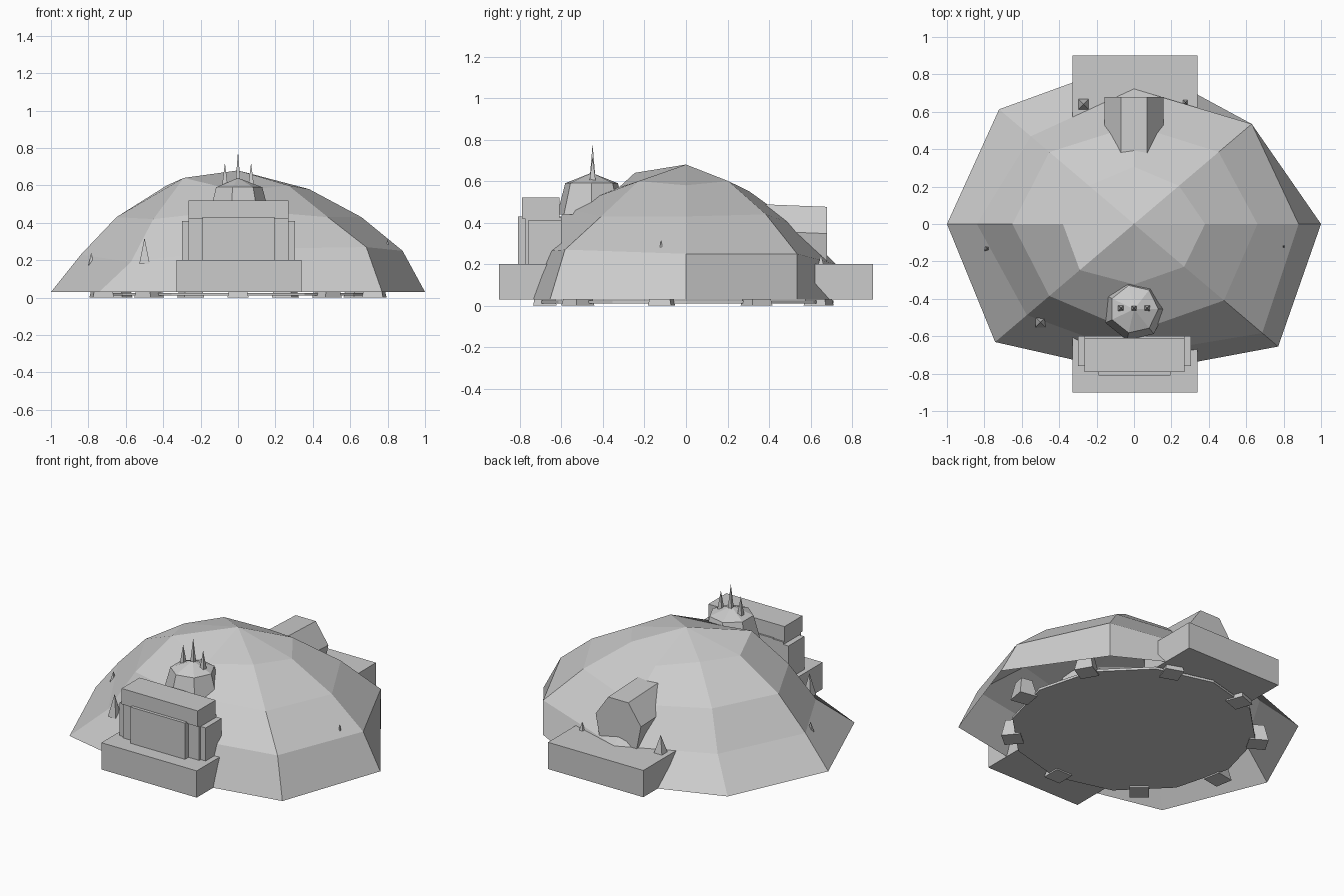
import bpy, bmesh, math
from mathutils import Matrix, Vector

if "Cube" in bpy.data.objects:
    bpy.data.objects.remove(bpy.data.objects["Cube"])

stone = bpy.data.materials.new("grey_stone")
stone.diffuse_color = (0.6, 0.6, 0.6, 1)
stone.use_nodes = True
stone.node_tree.nodes["Principled BSDF"].inputs["Base Color"].default_value = stone.diffuse_color


def finish(name, bm):
    bmesh.ops.recalc_face_normals(bm, faces=bm.faces)
    me = bpy.data.meshes.new(name)
    bm.to_mesh(me)
    bm.free()
    ob = bpy.data.objects.new(name, me)
    bpy.context.collection.objects.link(ob)
    me.materials.append(stone)
    return ob


def box(name, x, y, z):
    """Box from (min, max) ranges."""
    bm = bmesh.new()
    bmesh.ops.create_cube(bm, size=1)
    for v in bm.verts:
        v.co = Vector([(a + b) / 2 + c * (b - a) for (a, b), c in zip((x, y, z), v.co)])
    return finish(name, bm)


def cone(name, sides, r1, r2, depth, matrix):
    """Cone or prism whose base centre is at the matrix origin."""
    bm = bmesh.new()
    bmesh.ops.create_cone(bm, cap_ends=True, segments=sides, radius1=r1, radius2=r2, depth=depth,
                          matrix=matrix @ Matrix.Translation((0, 0, depth / 2)))
    return finish(name, bm)


def spike(name, x, y, z, r, h):
    cone(name, 4, r * 1.41, 0, h, Matrix.Translation((x, y, z)) @ Matrix.Rotation(math.pi / 4, 4, 'Z'))


# Irregular eight-sided dome shell: radius and height for each ring, open underneath
RADII = [(1, .89, 1.03, 1.02, 1, 1.05, .94, 1.09),
         (.88, .89, .85, .78, .84, .81, .82, .97),
         (.66, .64, .62, .64, .65, .64, .68, .68),
         (.38, .34, .36, .34, .38, .41, .38, .38)]
HEIGHTS = [(.03,) * 8,
           (.25, .25, .20, .20, .23, .19, .26, .27),
           (.43, .44, .39, .43, .43, .42, .47, .43),
           (.58, .60, .55, .60, .60, .64, .57, .60)]
bm = bmesh.new()
rings = [[bm.verts.new((r * math.cos(i * math.pi / 4), .85 * r * math.sin(i * math.pi / 4), z))
          for i, (r, z) in enumerate(zip(rs, zs))] for rs, zs in zip(RADII, HEIGHTS)]
apex = bm.verts.new((0, 0, .68))
for i in range(8):
    j = (i + 1) % 8
    for lo, hi in zip(rings, rings[1:]):
        bm.faces.new((lo[i], lo[j], hi[j], hi[i]))
    bm.faces.new((rings[3][i], rings[3][j], apex))
finish("dome_shell", bm)

# Floor disc and the small feet around it
cone("floor_disc", 12, .71, .71, .015, Matrix.Translation((0, 0, .01)))
for k in range(9):
    a = -math.pi / 2 + k * math.tau / 9
    m = (Matrix.Translation((.74 * math.cos(a), .68 * math.sin(a), 0)) @ Matrix.Rotation(a, 4, 'Z')
         @ Matrix.Rotation(math.pi / 4, 4, 'Z'))
    cone("foot_%d" % (k + 1), 4, .08, .05, .11, m)

# Front gatehouse and rear platform
box("front_base", (-.33, .34), (-.9, -.6), (.03, .2))
box("rear_base", (-.33, .34), (.5, .9), (.03, .2))
box("gate_pillars", (-.3, .305), (-.76, -.6), (.2, .41))
box("gate_pillar_inner", (-.265, .27), (-.775, -.6), (.2, .425))
box("gate_door", (-.19, .195), (-.81, -.6), (.2, .43))
box("gate_lintel", (-.265, .27), (-.79, -.61), (.42, .52))

# Seven-sided turret with a low cap and three spikes
base = Matrix.Translation((0, -.455, 0)) @ Matrix.Rotation(-math.pi / 2, 4, 'Z')
cone("turret_body", 7, .17, .13, .15, base @ Matrix.Translation((0, 0, .44)))
cone("turret_cap", 7, .13, 0, .05, base @ Matrix.Translation((0, 0, .59)))
for x, top in ((-.07, .72), (0, .78), (.07, .72)):
    spike("turret_spike", x, -.45, .6, .015, top - .6)

# Seven-sided vent jutting out of the back, flat side up
bm = bmesh.new()
ends = [[bm.verts.new((.163 * math.sin(a), y, zc - .19 * math.cos(a)))
         for a in (k * math.tau / 7 for k in range(7))] for y, zc in ((.3, .32), (.68, .305))]
for k in range(7):
    n = (k + 1) % 7
    bm.faces.new((ends[0][k], ends[0][n], ends[1][n], ends[1][k]))
for e in ends:
    bm.faces.new(e)
finish("rear_vent", bm)

# Small thorns scattered on the shell
for x, y, z, r, h in ((-.27, .64, .2, .028, .11), (.275, .65, .2, .012, .05),
                      (-.785, -.13, .17, .015, .07), (-.5, -.525, .18, .028, .14),
                      (.8, -.12, .28, .006, .04)):
    spike("shell_thorn", x, y, z, r, h)
